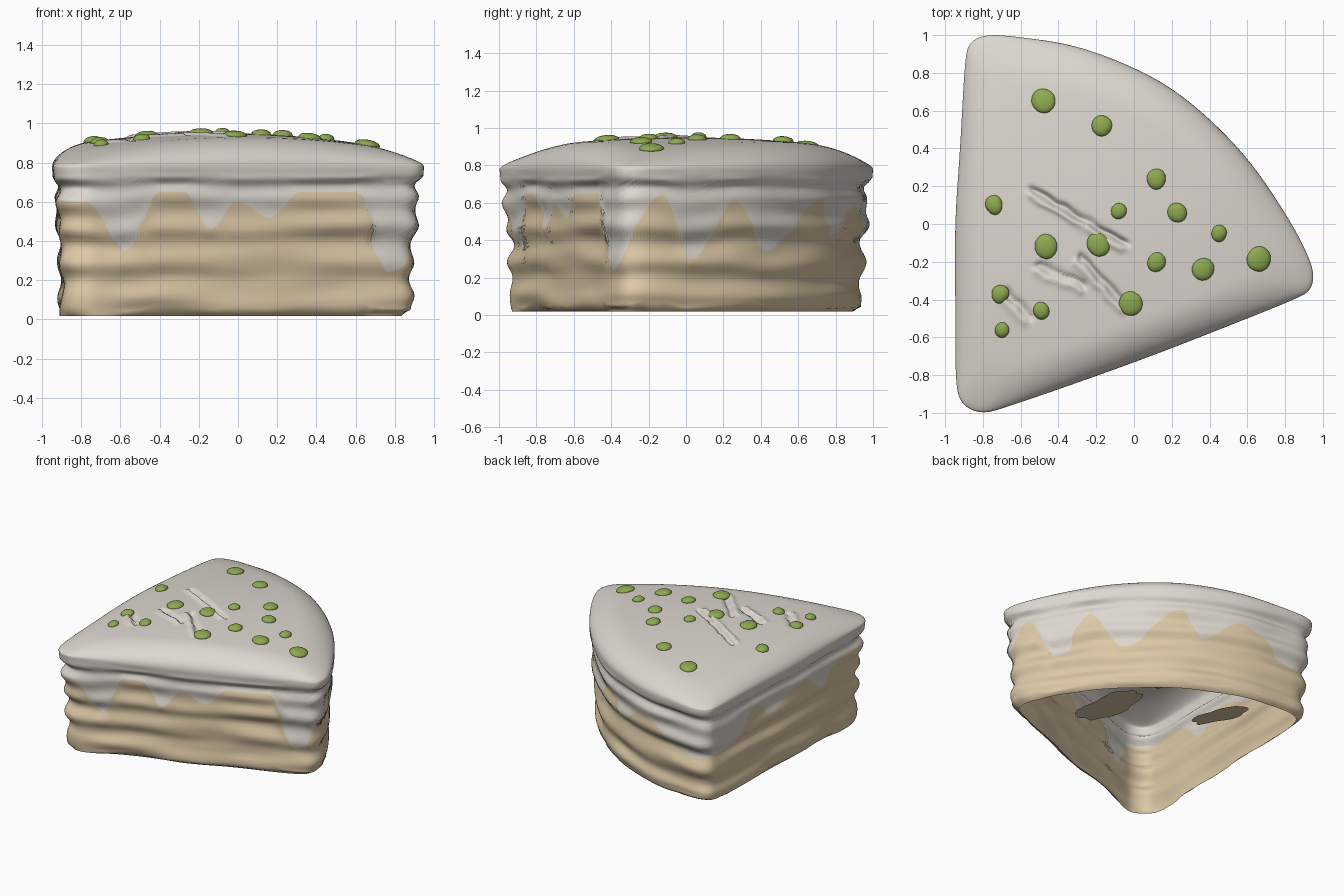
import bpy, bmesh, math, random
from mathutils import Vector, noise

random.seed(4)
if "Cube" in bpy.data.objects:
    bpy.data.objects.remove(bpy.data.objects["Cube"])


def material(name, colour):
    m = bpy.data.materials.new(name)
    m.use_nodes = True
    m.diffuse_color = (*colour, 1)
    m.node_tree.nodes["Principled BSDF"].inputs["Base Color"].default_value = (*colour, 1)
    return m


CREAM = material("cream icing", (0.72, 0.68, 0.62))
SPONGE = material("golden sponge", (0.72, 0.58, 0.38))
GREEN = material("pistachio green", (0.27, 0.40, 0.08))


def make_object(name, bm, materials):
    mesh = bpy.data.meshes.new(name)
    bm.to_mesh(mesh)
    bm.free()
    for m in materials:
        mesh.materials.append(m)
    mesh.shade_smooth()
    obj = bpy.data.objects.new(name, mesh)
    bpy.context.collection.objects.link(obj)
    return obj


def interpolate(table, t):
    """Smooth steps between (position, value) pairs."""
    for (a, u), (b, v) in zip(table, table[1:]):
        if t <= b:
            f = min(max((t - a) / (b - a), 0), 1)
            return u + (v - u) * (0.5 - 0.5 * math.cos(math.pi * f))
    return table[-1][1]


# Wedge outline: rounded by corner cutting, then evenly resampled
outline = [Vector(p) for p in (
    (-.95, 0), (-.945, -.5), (-.945, -.86), (-.91, -.96), (-.81, -1.005), (-.7, -.98),
    (0, -.735), (.5, -.54), (.85, -.4), (.935, -.355), (.955, -.27), (.92, -.16),
    (.82, .03), (.62, .33), (.4, .56), (.2, .72), (0, .83), (-.3, .945),
    (-.6, .99), (-.78, 1.005), (-.87, .965), (-.895, .88), (-.92, .4))]
for _ in range(3):
    outline = [p.lerp(q, f) for p, q in zip(outline, outline[1:] + outline[:1])
               for f in (.25, .75)]


def resample(points, count):
    loop = points + points[:1]
    total = sum((q - p).length for p, q in zip(loop, loop[1:]))
    out, walked = [], 0
    for p, q in zip(loop, loop[1:]):
        step = (q - p).length
        while len(out) < count and len(out) * total / count < walked + step:
            out.append(p.lerp(q, (len(out) * total / count - walked) / step))
        walked += step
    return out


N = 340
outline = resample(outline, N)
CENTRE = Vector((-.25, 0))
INRADIUS = .72


def inset(p, d):
    return CENTRE + (p - CENTRE) * (1 - d / INRADIUS)


def angle(x, y):
    return math.atan2(y - CENTRE.y, x - CENTRE.x)


# Lower edge of the dripping icing, as height around the wedge
front = [(-.8, .6), (-.6, .35), (-.4, .65), (-.28, .65), (-.14, .46), (0, .6),
         (.17, .52), (.32, .65), (.62, .65), (.81, .24)]
curve = [(.9, -.13, .64), (.82, .03, .3), (.66, .27, .61), (.5, .45, .34),
         (.17, .74, .62), (.02, .82, .42), (-.25, .93, .58), (-.75, 1, .36)]
left = [(.8, .38), (.42, .62), (.25, .5), (-.15, .62), (-.38, .48), (-.6, .63)]
drips = [(angle(x, .38 * x - .715), z) for x, z in front]
drips += [(angle(x, y), z) for x, y, z in curve]
drips += [(angle(-.93, y), z) for y, z in left]
drips.sort()
drips = ([(drips[-1][0] - math.tau, drips[-1][1])] + drips
         + [(drips[0][0] + math.tau, drips[0][1])])

# Wall profile: inset against height, with layer grooves
RIM, BASE = .78, .018
profile = [(BASE, .075), (.04, .045), (.1, .035), (.19, .05), (.28, .028), (.39, .048),
           (.47, .018), (.54, .03), (.62, .015), (.68, .032), (.73, .003), (RIM, 0)]


def wall_point(p, z):
    lumps = noise.noise(Vector((p.x * 2, p.y * 2, z * 11))) * .016
    fade = min(1, (RIM - z) / .12)
    wobble = noise.noise(Vector((p.x * 2, p.y * 2, 5))) * .03 * fade
    q = inset(p, interpolate(profile, z + wobble) + lumps * fade)
    return (q.x, q.y, z)


# Scratches in the icing: start and end
scratches = [(Vector(a), Vector(b)) for a, b in (
    ((-.53, .18), (-.05, -.1)), ((-.5, -.22), (-.27, -.32)),
    ((-.28, -.18), (-.04, -.43)), ((-.68, -.36), (-.55, -.49)))]


def dome(x, y):
    return .95 - .1 * (x + .1) ** 2 - .075 * y * y


def scratch_depth(q):
    depth = 0
    for a, b in scratches:
        d = (b - a).normalized()
        along = (q - a).dot(d)
        across = (q - a).cross(d) + .012 * noise.noise(Vector((q.x * 14, q.y * 14, 0)))
        beyond = max(-along, along - (b - a).length, 0)
        fade = math.exp(-(beyond / .02) ** 2)
        depth += fade * (.026 * math.exp(-(across / .018) ** 2)
                         - .014 * math.exp(-((across - .035) / .02) ** 2))
    return depth


# Cake slice: open underneath, walls then domed top
bm = bmesh.new()
LOW, HIGH, ROUND, TOP = 26, 18, 12, 44
EDGE = .19
rows = []
edges = [interpolate(drips, angle(*p)) for p in outline]
for i in range(LOW):
    rows.append([bm.verts.new(wall_point(p, BASE + (e - BASE) * i / LOW))
                 for p, e in zip(outline, edges)])
for i in range(HIGH):
    rows.append([bm.verts.new(wall_point(p, e + (RIM - e) * i / HIGH))
                 for p, e in zip(outline, edges)])
insets = [EDGE * (1 - math.cos(math.pi / 2 * i / ROUND)) for i in range(ROUND)]
insets += [EDGE + (INRADIUS - EDGE) * i / TOP for i in range(TOP)]
for d in insets:
    lift = math.sqrt(1 - max(0, 1 - d / EDGE) ** 2)
    row = []
    for p in outline:
        q = inset(p, d)
        z = RIM + (dome(*q) - RIM) * lift - scratch_depth(q)
        row.append(bm.verts.new((q.x, q.y, z)))
    rows.append(row)
for r, (low, high) in enumerate(zip(rows, rows[1:])):
    for i in range(N):
        j = (i + 1) % N
        face = bm.faces.new((low[i], low[j], high[j], high[i]))
        face.material_index = 1 if r < LOW else 0
peak = bm.verts.new((*CENTRE, dome(*CENTRE)))
for i in range(N):
    bm.faces.new((rows[-1][i], rows[-1][(i + 1) % N], peak))
make_object("cake_slice", bm, [CREAM, SPONGE])


# Thin crumb patches left on the underside
def crumb_patch(name, x, y, length, width, turn):
    bm = bmesh.new()
    ring = []
    for i in range(28):
        a = math.tau * i / 28
        k = 1 + .3 * noise.noise(Vector((2 * math.cos(a), 2 * math.sin(a), x * 9)))
        u, v = length * k * math.cos(a), width * k * math.sin(a)
        c, s = math.cos(turn), math.sin(turn)
        ring.append(bm.verts.new((x + u * c - v * s, y + u * s + v * c, 0)))
    bm.faces.new(ring[::-1])
    make_object(name, bm, [SPONGE])


crumb_patch("crumb_patch_large", .37, .15, .3, .13, math.radians(99))
crumb_patch("crumb_patch_small", -.33, .57, .22, .08, math.radians(114))

# Chopped nuts scattered on the icing: x, y, radius
nuts = [(-.48, .65, .075), (-.17, .52, .06), (.12, .24, .06), (-.08, .07, .05),
        (.23, .06, .06), (.45, -.05, .05), (.66, -.19, .075), (.36, -.24, .07),
        (.12, -.2, .06), (-.02, -.42, .075), (-.19, -.11, .07), (-.47, -.12, .07),
        (-.74, .1, .055), (-.71, -.37, .055), (-.49, -.46, .05), (-.7, -.56, .045)]
for n, (x, y, r) in enumerate(nuts):
    bm = bmesh.new()
    bmesh.ops.create_icosphere(bm, subdivisions=1, radius=1)
    turn = random.random() * math.tau
    for v in bm.verts:
        k = random.uniform(.98, 1.28)
        a = math.atan2(v.co.y, v.co.x) + turn
        flat = math.hypot(v.co.x, v.co.y) * r * k
        v.co = (flat * math.cos(a), flat * math.sin(a) * 1.05, v.co.z * .034)
    nut = make_object(f"nut_{n + 1}", bm, [GREEN])
    nut.location = (x, y, dome(x, y) + .002)
    # Lean each nut with the slope of the icing
    nut.rotation_euler = (-.15 * y, .2 * (x + .1), 0)
    smooth = nut.modifiers.new("soften", "SUBSURF")
    smooth.levels = smooth.render_levels = 2
